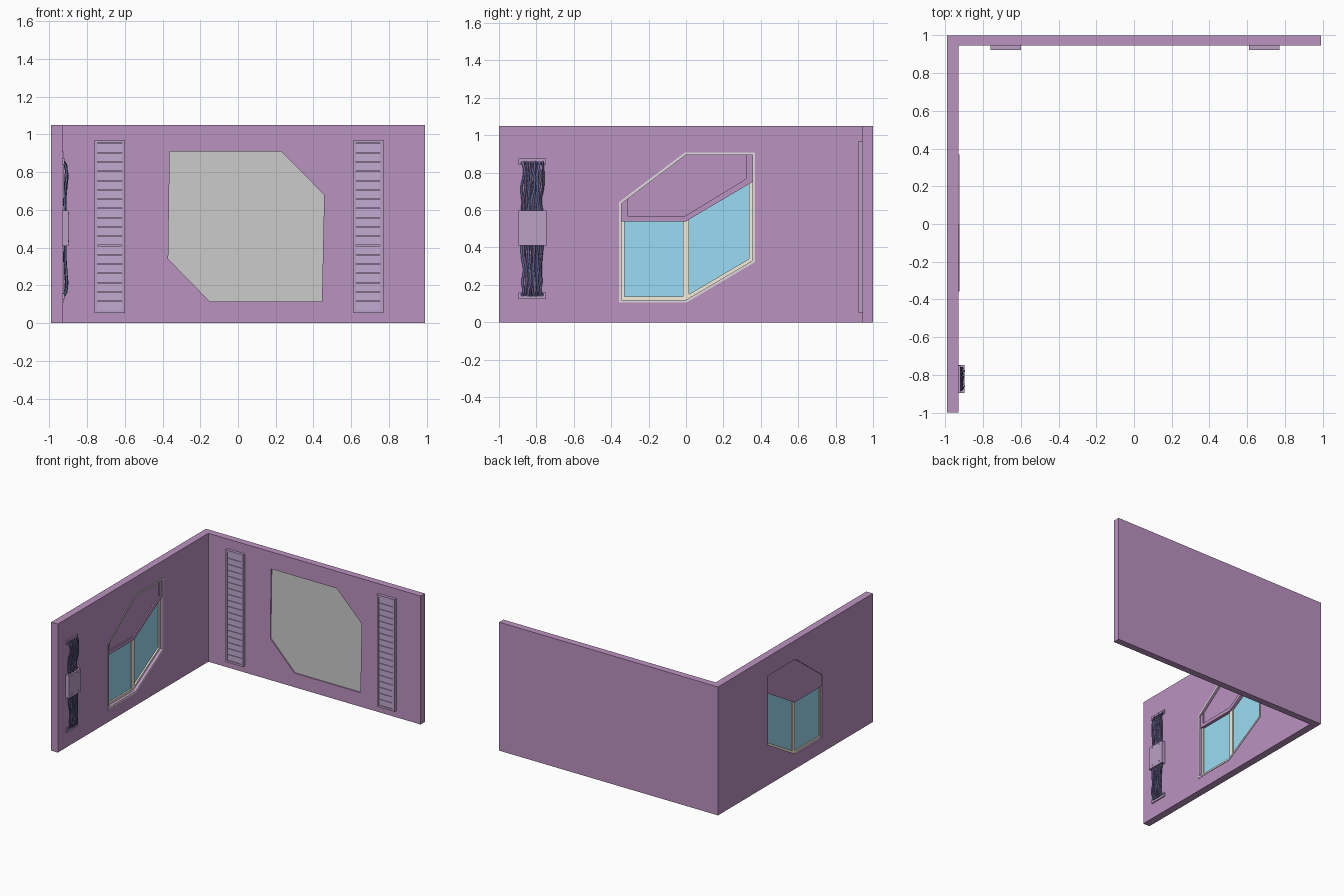
import bpy, bmesh, math, random
from mathutils import Vector

if "Cube" in bpy.data.objects:
    bpy.data.objects.remove(bpy.data.objects["Cube"])
random.seed(4)


def material(name, r, g, b):
    m = bpy.data.materials.new(name)
    m.diffuse_color = (r, g, b, 1)
    m.use_nodes = True
    m.node_tree.nodes["Principled BSDF"].inputs["Base Color"].default_value = m.diffuse_color
    return m


PURPLE = material("wall_purple", .50, .29, .53)
TRIM_P = material("fitting_purple", .50, .35, .57)
SLAT = material("slat_lavender", .54, .40, .64)
GLASS = material("glass_blue", .33, .71, .90)
CREAM = material("frame_cream", .92, .86, .72)
GREY = material("trim_grey", .75, .70, .74)
WIRES = [material("wire_blue", .12, .15, .34), material("wire_plum", .20, .13, .28),
         material("wire_dark", .08, .08, .17)]


def to3d(axis, p, d):
    return Vector((d, p[0], p[1])) if axis == 'x' else Vector((p[0], d, p[1]))


def finish(name, bm, mat):
    bmesh.ops.recalc_face_normals(bm, faces=bm.faces)
    me = bpy.data.meshes.new(name)
    bm.to_mesh(me)
    bm.free()
    ob = bpy.data.objects.new(name, me)
    bpy.context.collection.objects.link(ob)
    if mat:
        me.materials.append(mat)
    return ob


def prism(name, axis, pts, d0, d1, mat=None):
    """Extrude a wall-plane outline along the wall's depth axis."""
    bm = bmesh.new()
    a, b = ([bm.verts.new(to3d(axis, p, d)) for p in pts] for d in (d0, d1))
    n = len(pts)
    bm.faces.new(a)
    bm.faces.new(b[::-1])
    for i in range(n):
        j = (i + 1) % n
        bm.faces.new((a[i], b[i], b[j], a[j]))
    return finish(name, bm, mat)


def rect(u0, u1, z0, z1):
    return [(u0, z0), (u1, z0), (u1, z1), (u0, z1)]


def inset(pts, w):
    """Offset a counter-clockwise convex outline inward by w."""
    out, n = [], len(pts)
    for i in range(n):
        p, q, r = (Vector(pts[k % n]) for k in (i - 1, i, i + 1))
        e, f = (q - p).normalized(), (r - q).normalized()
        ne, nf = Vector((-e.y, e.x)), Vector((-f.y, f.x))
        out.append(tuple(q + (ne + nf) * (w / (1 + ne.dot(nf)))))
    return out


def ring(name, axis, pts, w, d0, d1, mat=None):
    """Frame of width w inside an outline."""
    bm = bmesh.new()
    inner = inset(pts, w)
    loops = [[bm.verts.new(to3d(axis, p, d)) for p in ps]
             for ps, d in ((pts, d0), (pts, d1), (inner, d1), (inner, d0))]
    n = len(pts)
    for k in range(4):
        a, b = loops[k], loops[(k + 1) % 4]
        for i in range(n):
            j = (i + 1) % n
            bm.faces.new((a[i], a[j], b[j], b[i]))
    return finish(name, bm, mat)


def cut(ob, cutter):
    mod = ob.modifiers.new("cut", 'BOOLEAN')
    mod.operation, mod.solver, mod.object = 'DIFFERENCE', 'EXACT', cutter
    bpy.context.view_layer.objects.active = ob
    bpy.ops.object.modifier_apply(modifier=mod.name)
    bpy.data.objects.remove(cutter)


# Walls, with a window hole and a shallow panel recess
hexagon = [(-.345, .12), (0, .12), (.355, .33), (.355, .895), (0, .895), (-.345, .635)]
panel = [(-.37, .34), (-.15, .115), (.445, .115), (.457, .68), (.23, .91), (-.362, .91)]
left_wall = prism("left_wall", 'x', rect(-1, 1, 0, 1.05), -.99, -.93, PURPLE)
cut(left_wall, prism("window_cutter", 'x', hexagon, -1.1, -.8))
back_wall = prism("back_wall", 'y', rect(-.93, .99, 0, 1.05), .945, 1, PURPLE)
cut(back_wall, prism("panel_cutter", 'y', panel, .9, .956))
prism("back_wall_panel", 'y', panel, .954, .958)

# Window: grey trim, two framed panes and the half-lowered shutter
ring("window_trim", 'x', inset(hexagon, -.014), .014, -.935, -.926, GREY)
panes = {"left": [(-.345, .12), (0, .12), (0, .56), (-.345, .56)],
         "right": [(0, .12), (.355, .33), (.355, .77), (0, .56)]}
for side, pts in panes.items():
    prism(side + "_glass", 'x', pts, -.968, -.962, GLASS)
    ring(side + "_pane_frame", 'x', pts, .017, -.976, -.95, CREAM)
prism("shutter", 'x', [(-.345, .54), (0, .54), (.355, .75), (.355, .895), (0, .895),
                       (-.345, .635)], -.983, -.947, PURPLE)
rim = [(-.345, .54), (0, .54), (.355, .75), (.355, .895), (.323, .895), (.323, .768),
       (-.005, .568), (-.313, .568), (-.313, .659), (-.345, .635)]
prism("shutter_rim", 'x', rim, -.948, -.938, PURPLE)

# Slatted panels on the back wall
for side, x in (("left", -.68), ("right", .69)):
    outline = rect(x - .08, x + .08, .053, .97)
    ring(side + "_vent_frame", 'y', outline, .016, .922, .947, TRIM_P)
    prism(side + "_vent_back", 'y', inset(outline, .01), .938, .947, TRIM_P)
    n, z0, z1 = 18, .069, .954
    step = (z1 - z0) / n
    for i in range(n):
        z = z0 + i * step
        slat = prism(f"{side}_vent_slat_{i}", 'y', rect(x - .064, x + .064, z, z + step - .003),
                     .929, .94, SLAT)

# Cable bundle: junction box, screws, end brackets, wavy wires
CY, CZ = -.822, .505
prism("junction_box", 'x', rect(CY - .075, CY + .075, .41, .597), -.932, -.899, TRIM_P)
for dy in (-.038, .042):
    for dz in (-.07, .075):
        bpy.ops.mesh.primitive_cylinder_add(vertices=8, radius=.005, depth=.006,
                                            location=(-.898, CY + dy, CZ + dz),
                                            rotation=(0, math.pi / 2, 0))
        bpy.context.object.name = "box_screw"
        bpy.context.object.data.materials.append(TRIM_P)
for s, end in ((1, "upper"), (-1, "lower")):
    def z(d):
        return CZ - .005 + s * d
    bracket = [(CY - .073, z(.375)), (CY + .073, z(.375)), (CY + .073, z(.342)),
               (CY + .062, z(.342)), (CY + .062, z(.357)), (CY - .062, z(.357)),
               (CY - .062, z(.342)), (CY - .073, z(.342))]
    prism(end + "_cable_bracket", 'x', bracket, -.932, -.921, TRIM_P)
    prism(end + "_cable_plate", 'x', rect(CY - .064, CY + .064, min(z(.342), z(.37)),
                                          max(z(.342), z(.37))), -.932, -.926, WIRES[2])
    for i in range(12):
        y0 = CY - .056 + i * .0102
        cu = bpy.data.curves.new(f"{end}_wire_{i}", 'CURVE')
        cu.dimensions = '3D'
        cu.bevel_depth, cu.bevel_resolution, cu.resolution_u = .0062, 1, 3
        cu.use_fill_caps = True
        sp = cu.splines.new('BEZIER')
        stops = [(.08, -.917), (.15, -.918), (.22, -.914), (.29, -.909), (.335, -.914), (.362, -.927)]
        sp.bezier_points.add(len(stops) - 1)
        for k, (bp, (d, x)) in enumerate(zip(sp.bezier_points, stops)):
            wob = 0 if k in (0, 5) else 1
            # the bundle pinches slightly in the middle of its run
            y = CY + (y0 - CY) * (1 - .1 * wob) + random.uniform(-.008, .008) * wob
            bp.co = (x + random.uniform(-.004, .004) * wob, y, z(d))
            bp.handle_left_type = bp.handle_right_type = 'AUTO'
        cu.materials.append(WIRES[i % 3])
        bpy.context.collection.objects.link(bpy.data.objects.new(cu.name, cu))
